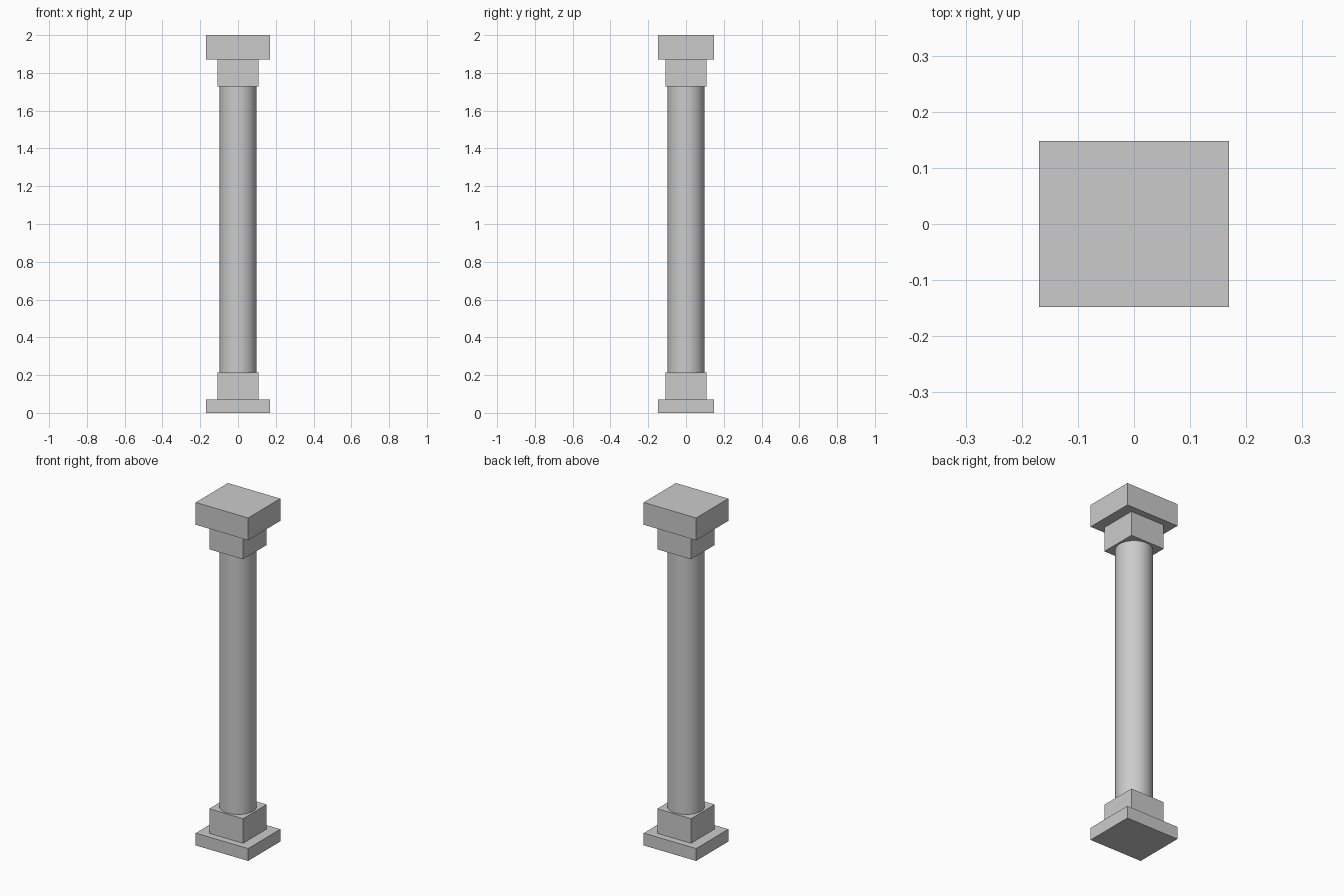
import bpy

if "Cube" in bpy.data.objects:
    bpy.data.objects.remove(bpy.data.objects["Cube"])


def block(name, hx, hy, z0, z1):
    """Box from half widths and a height range."""
    bpy.ops.mesh.primitive_cube_add(size=1, location=(0, 0, (z0 + z1) / 2))
    ob = bpy.context.object
    ob.name = name
    ob.scale = (2 * hx, 2 * hy, z1 - z0)
    bpy.ops.object.transform_apply(location=False, rotation=False, scale=True)
    return ob


# Base: wide plinth and square pedestal
block("base_plinth", 0.169, 0.148, 0.0, 0.072)
block("base_block", 0.109, 0.109, 0.072, 0.215)

# Round shaft
z0, z1 = 0.215, 1.728
bpy.ops.mesh.primitive_cylinder_add(vertices=32, radius=0.098, depth=z1 - z0,
                                    location=(0, 0, (z0 + z1) / 2))
bpy.context.object.name = "shaft"
bpy.ops.object.shade_smooth_by_angle()

# Capital: square block and wide top slab
block("capital_block", 0.109, 0.109, 1.728, 1.87)
block("capital_slab", 0.169, 0.148, 1.87, 2.0)
